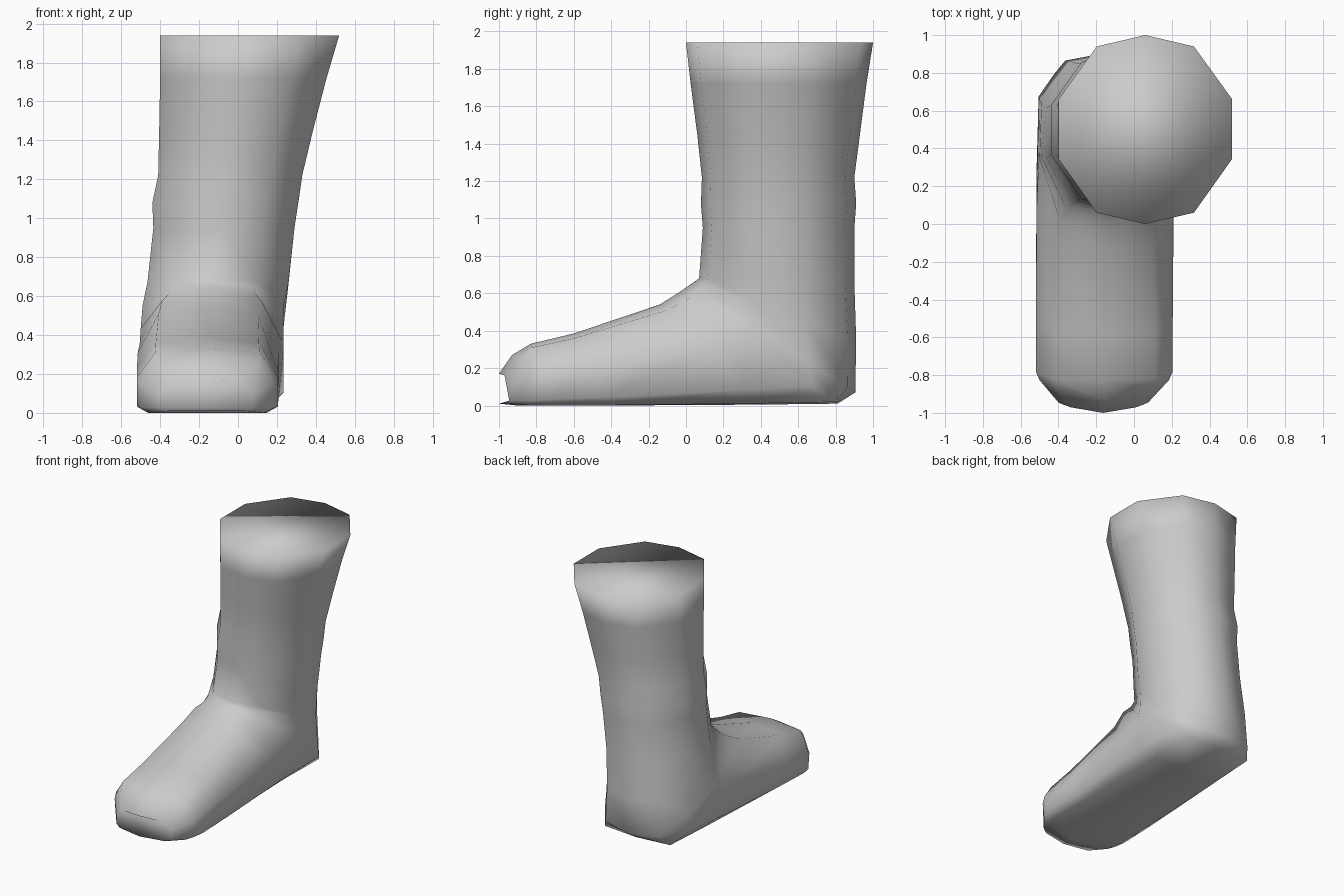
import bpy, bmesh

# half cross-sections from front/top centre (t=0) to back/sole centre (t=1): (t, width)
LEG = [(0, 0), (.06, .56), (.345, 1), (.66, 1), (.94, .56), (1, 0)]
FOOT = [(0, 0), (.06, .74), (.45, 1), (.9, 1), (1, .84), (1, 0)]

# front y,z | back y,z | x min,max | blend leg->foot | bow of the section
RINGS = [
    (0.00, 1.94, 1.00, 1.94, -.40, .52, 0, 0),
    (.025, 1.72, .965, 1.72, -.40, .455, 0, 0),
    (.06, 1.45, .93, 1.45, -.405, .385, 0, 0),
    (.085, 1.22, .90, 1.22, -.41, .33, 0, 0),
    (.08, 1.08, .91, 1.08, -.44, .31, 0, 0),
    (.09, .95, .90, .95, -.435, .29, 0, 0),
    (.07, .68, .90, .66, -.465, .26, 0, 0),
    (.05, .665, .91, .35, -.49, .235, .1, 0),
    (.02, .645, .905, .07, -.50, .235, .25, 0),
    (-.03, .61, .81, .01, -.505, .235, .75, 0),
    (-.14, .54, .40, .005, -.515, .21, .8, 0),
    (-.60, .385, -.40, 0, -.52, .205, .95, 0),
    (-.83, .33, -.72, 0, -.52, .205, 1, 0),
    (-.93, .27, -.90, 0, -.50, .185, 1, .09),
    (-1.0, .17, -1.0, .01, -.40, .075, 1, .055),
]

bm = bmesh.new()
loops = []
for fy, fz, by, bz, x0, x1, k, bow in RINGS:
    half = [(a[0] + (b[0] - a[0]) * k, a[1] + (b[1] - a[1]) * k)
            for a, b in zip(LEG, FOOT)]
    pts = half + [(t, -w) for t, w in half[-2:0:-1]]
    cx, hw = (x0 + x1) / 2, (x1 - x0) / 2
    loops.append([bm.verts.new((cx + hw * w,
                                fy + (by - fy) * t + bow * w * w,
                                fz + (bz - fz) * t)) for t, w in pts])

# skin between sections, then cap the cuff and the toe
for a, b in zip(loops, loops[1:]):
    for i in range(10):
        j = (i + 1) % 10
        bm.faces.new((a[i], a[j], b[j], b[i]))
bm.faces.new(loops[0])
bm.faces.new(loops[-1])
bmesh.ops.recalc_face_normals(bm, faces=bm.faces)
for f in bm.faces:
    f.smooth = True

mesh = bpy.data.meshes.new("boot")
bm.to_mesh(mesh)
bm.free()
boot = bpy.data.objects.new("boot", mesh)
bpy.context.collection.objects.link(boot)

grey = bpy.data.materials.new("light grey")
grey.diffuse_color = (.6, .6, .6, 1)
mesh.materials.append(grey)
